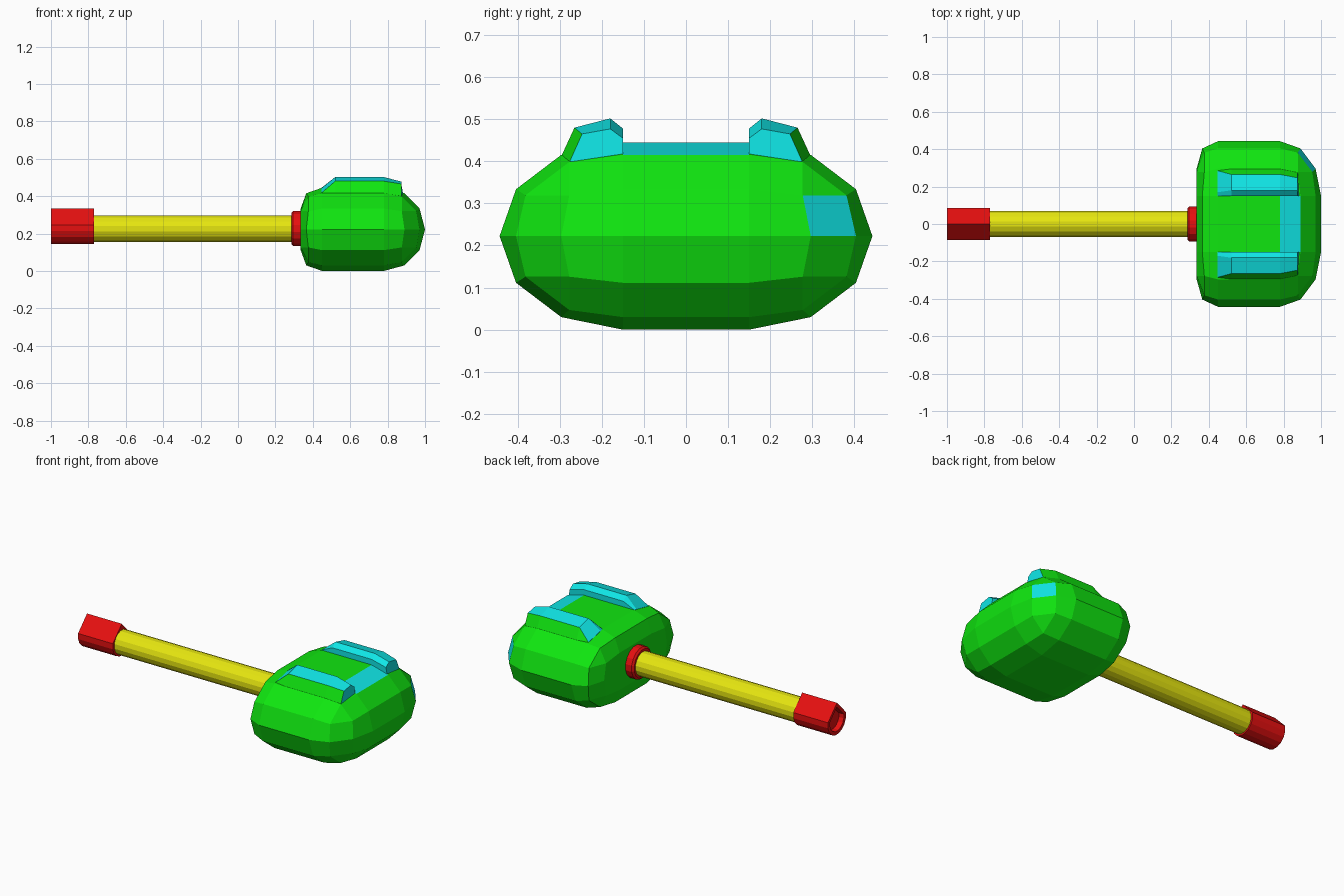
import bpy, bmesh
from math import sin, cos, tau
from mathutils import Vector

if "Cube" in bpy.data.objects:
    bpy.data.objects.remove(bpy.data.objects["Cube"])


def material(name, rgb):
    m = bpy.data.materials.new(name)
    m.diffuse_color = (*rgb, 1)
    m.use_nodes = True
    m.node_tree.nodes["Principled BSDF"].inputs["Base Color"].default_value = m.diffuse_color
    return m


HI, LO = 0.79, 0.005
GREEN = material("green", (LO, HI, LO))
CYAN = material("cyan", (LO, HI, HI))
RED = material("red", (HI, LO, LO))
YELLOW = material("yellow", (HI, HI, LO))


def finish(bm, name, mats):
    bmesh.ops.recalc_face_normals(bm, faces=bm.faces)
    me = bpy.data.meshes.new(name)
    bm.to_mesh(me)
    bm.free()
    for m in mats:
        me.materials.append(m)
    ob = bpy.data.objects.new(name, me)
    bpy.context.collection.objects.link(ob)
    return ob


# Cross-sections: a 16-sided circle, and one whose top rises to a ridge
CIRCLE = [(cos(tau * (i + .5) / 16), sin(tau * (i + .5) / 16)) for i in range(16)]
TEARDROP = CIRCLE[7:] + CIRCLE[:1] + [(0, 1.2)]


def sweep_x(name, mat, profile, zc, section=CIRCLE):
    """Scaled copies of a section at (x, radius), closed by end caps."""
    bm = bmesh.new()
    rings = [[bm.verts.new((x, r * y, zc + r * z)) for y, z in section]
             for x, r in profile]
    n = len(section)
    for a, b in zip(rings, rings[1:]):
        for i in range(n):
            j = (i + 1) % n
            bm.faces.new((a[i], a[j], b[j], b[i]))
    bm.faces.new(rings[0])
    bm.faces.new(rings[-1])
    return finish(bm, name, [mat])


# Head: fully rounded cube whose eight corners are pulled apart
bm = bmesh.new()
bmesh.ops.create_cube(bm, size=2)
bmesh.ops.bevel(bm, geom=bm.edges[:], offset=0.999, offset_type='OFFSET',
                segments=3, profile=0.5, affect='EDGES', clamp_overlap=False)
for v in bm.verts:
    c = list(v.co)
    if min(abs(t) for t in c) > 0.1:        # inner corner points, onto the sphere
        top = max(abs(t) for t in c)
        c = [(0.79 if abs(t) > top - 0.01 else 0.435) * (1 if t > 0 else -1) for t in c]
    x, y, z = c
    px = 0.78 + 0.22 * x if x > 0 else 0.45 - min(0.115, -0.17 * x)
    v.co = (px, (0.15 if y > 0 else -0.15) + 0.293 * y, 0.2225 + 0.2225 * z)
bmesh.ops.remove_doubles(bm, verts=bm.verts, dist=0.002)
# two cyan facets on the head
for p in (Vector((0.835, 0, 0.43)), Vector((0.91, 0.341, 0.272))):
    f = min(bm.faces, key=lambda f: (f.calc_center_median() - p).length)
    f.material_index = 1
finish(bm, "head", [GREEN, CYAN])

# Raised ridges on top of the head: sections (x, [(y, z)...])
full = [(.15, .42), (.15, .478), (.18, .502), (.265, .48), (.296, .413)]
sections = [
    (.447, [(.15, .42), (.15, .445), (.17, .442), (.285, .418), (.295, .41)]),
    (.52, full),
    (.78, full),
    (.875, [(.15, .40), (.15, .455), (.18, .477), (.247, .465), (.276, .40)]),
]
for side, label in ((1, "back"), (-1, "front")):
    bm = bmesh.new()
    rings = [[bm.verts.new((x + (.01 if x > .8 and k == 0 else 0), side * y, z))
              for k, (y, z) in enumerate(pts)] for x, pts in sections]
    for a, b in zip(rings, rings[1:]):
        for i in range(5):
            j = (i + 1) % 5
            f = bm.faces.new((a[i], a[j], b[j], b[i]))
            f.material_index = int(i == 3)      # outer side is green
    bm.faces.new(rings[0])
    bm.faces.new(rings[-1])
    finish(bm, "ridge_" + label, [CYAN, GREEN])

# Handle, collar and hollow-ended grip
sweep_x("handle", YELLOW, [(-.8, .072), (.31, .072)], .2255)
sweep_x("collar", RED, [(.285, .084), (.295, .095), (.34, .095)], .2265)
sweep_x("grip", RED, [(-.97, .062), (-1, .066), (-1, .0865), (-.77, .0865)], .23, TEARDROP)
